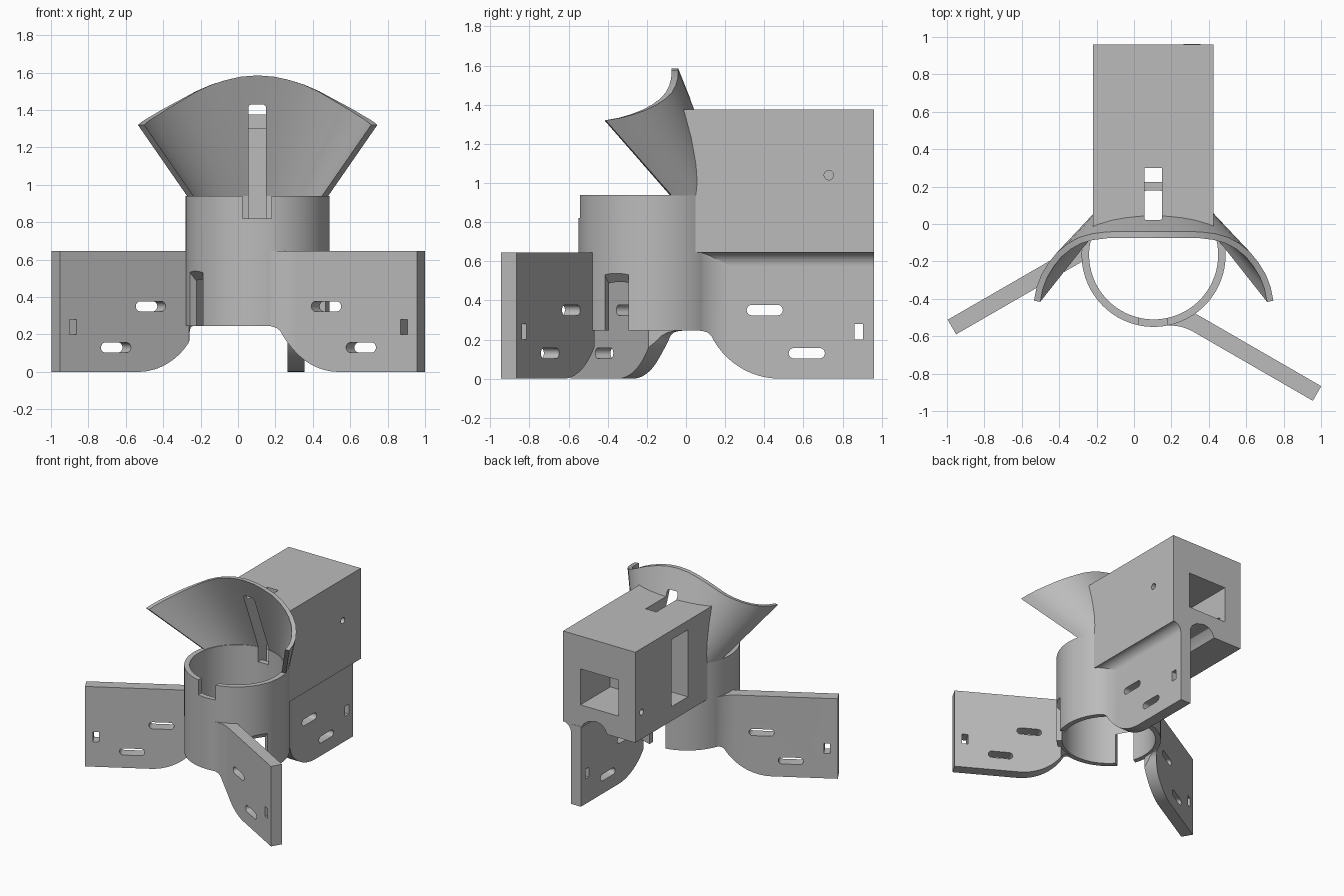
import bpy, bmesh, math
from mathutils import Matrix, Vector

if "Cube" in bpy.data.objects:
    bpy.data.objects.remove(bpy.data.objects["Cube"], do_unlink=True)

CX, CY = 0.105, -0.165          # tube axis
R_OUT, R_IN = 0.385, 0.345      # tube radii
FIN_ANGLES = {"back": 90, "left": -30, "right": 210}

grey = bpy.data.materials.new("plain grey")
grey.use_nodes = True
grey.diffuse_color = (0.5, 0.5, 0.5, 1)
grey.node_tree.nodes["Principled BSDF"].inputs["Base Color"].default_value = (0.5, 0.5, 0.5, 1)


def finish(name, bm):
    bmesh.ops.recalc_face_normals(bm, faces=bm.faces)
    me = bpy.data.meshes.new(name)
    bm.to_mesh(me)
    bm.free()
    me.materials.append(grey)
    ob = bpy.data.objects.new(name, me)
    bpy.context.collection.objects.link(ob)
    return ob


def prism(name, pts, lo, hi, plane="xy", mat=Matrix()):
    """Extrude a 2D outline along the axis normal to its plane."""
    place = {"xy": lambda a, b, t: (a, b, t),
             "xz": lambda a, b, t: (a, t, b),
             "yz": lambda a, b, t: (t, a, b)}[plane]
    bm = bmesh.new()
    rings = [[bm.verts.new(mat @ Vector(place(a, b, t))) for a, b in pts] for t in (lo, hi)]
    n = len(pts)
    for ring in rings:
        bm.faces.new(ring)
    for i in range(n):
        j = (i + 1) % n
        bm.faces.new((rings[0][i], rings[0][j], rings[1][j], rings[1][i]))
    return finish(name, bm)


def block(name, x0, x1, y0, y1, z0, z1):
    return prism(name, [(x0, y0), (x1, y0), (x1, y1), (x0, y1)], z0, z1)


def arc(cx, cy, r, a0, a1, n):
    return [(cx + r * math.cos(math.radians(a0 + (a1 - a0) * i / n)),
             cy + r * math.sin(math.radians(a0 + (a1 - a0) * i / n))) for i in range(n + 1)]


def capsule(x0, x1, z, r):
    return arc(x1 - r, z, r, -90, 90, 8) + arc(x0 + r, z, r, 90, 270, 8)


def cut(ob, cutters):
    """Subtract the cutters, then discard them."""
    for c in cutters:
        c.hide_render = True
        m = ob.modifiers.new("cut", "BOOLEAN")
        m.operation, m.solver, m.object = "DIFFERENCE", "EXACT", c
    dg = bpy.context.evaluated_depsgraph_get()
    dg.update()
    me = bpy.data.meshes.new_from_object(ob.evaluated_get(dg))
    ob.modifiers.clear()
    ob.data = me
    for c in cutters:
        bpy.data.objects.remove(c, do_unlink=True)


def frame(deg):
    return Matrix.Translation((CX, CY, 0)) @ Matrix.Rotation(math.radians(deg), 4, "Z")


# Tube with a front notch and three sloped notches at the foot
Z0, Z1, ZF = 0.245, 0.94, 0.645
tube = prism("tube", arc(CX, CY, R_OUT, 0, 356.25, 95), Z0, Z1)
cuts = [prism("bore", arc(CX, CY, R_IN, 0, 356.25, 95), 0, 1.2),
        block("front_notch", 0.025, 0.18, -0.7, -0.4, 0.82, 1.1),
        block("back_notch", 0.055, 0.15, 0.0, 0.3, 0.82, 1.1)]
for d in FIN_ANGLES.values():
    cuts.append(prism("foot_notch", [(0.25, 0.1), (0.45, 0.1), (0.45, 0.61), (0.25, 0.39)],
                      -0.07, 0.07, "xz", frame(d)))
cut(tube, cuts)

# Fins, tangent to the tube, with slots and a curved lower edge
outline = ([(1.127, -0.16), (0.33, -0.16)] + arc(0, 0, 0.365, -30, -52, 5)
           + arc(0.39, -0.5, 0.25, 128, 90, 10) + [(1.127, -0.25)])
under = ([(0.0, -0.1), (0.645, -0.1)] + arc(0.645, 0.39, 0.39, 270, 206, 18)
         + [(0.275, 0.236), (0.25, 0.244), (0.235, Z0), (0.0, Z0)])
fins = []
for side, d in FIN_ANGLES.items():
    f = frame(d)
    fin = prism(side + "_fin", outline, 0, ZF, "xy", f)
    holes = [under, capsule(0.475, 0.66, 0.35, 0.027), capsule(0.69, 0.875, 0.13, 0.027),
             [(1.025, 0.2), (1.07, 0.2), (1.07, 0.28), (1.025, 0.28)]]
    cut(fin, [prism("fin_cutter", h, -0.6, 0.0, "xz", f) for h in holes])
    fins.append(fin)

# Scoop: ruled surface from the back of the tube to a swept rim
HALF = [(0, -0.04, 1.585), (0.09, -0.04, 1.578), (0.17, -0.04, 1.56), (0.25, -0.042, 1.535),
        (0.33, -0.052, 1.50), (0.40, -0.072, 1.462), (0.46, -0.105, 1.43), (0.515, -0.15, 1.40),
        (0.56, -0.205, 1.373), (0.60, -0.27, 1.35), (0.625, -0.335, 1.333), (0.64, -0.41, 1.32)]
rim = [Vector((-x, y, z)) for x, y, z in HALF[:0:-1]] + [Vector(p) for p in HALF]
N = len(rim)


def scoop_rows(depth):
    """Lower and upper edge of the scoop, moved inward by depth."""
    low, top = [], []
    for i, p in enumerate(rim):
        a = math.radians(166 - 152 * i / (N - 1))
        r = R_OUT - depth
        low.append(Vector((CX + r * math.cos(a), CY + r * math.sin(a), Z1 - 0.005)))
        t = rim[min(i + 1, N - 1)] - rim[max(i - 1, 0)]
        n = Vector((t.y, -t.x, 0)).normalized()
        top.append(p + Vector((CX, 0, 0)) + n * depth)
    return low, top


def steps(low, top, n=6):
    return [[a.lerp(b, k / n) for a, b in zip(low, top)] for k in range(n + 1)]


def shell(name, outer, inner):
    """Closed solid between two matching grids of points."""
    bm = bmesh.new()
    A, B = [[[bm.verts.new(p) for p in row] for row in g] for g in (outer, inner)]
    rows, cols = len(A), len(A[0])
    for g in (A, B):
        for k in range(rows - 1):
            for i in range(cols - 1):
                bm.faces.new((g[k][i], g[k][i + 1], g[k + 1][i + 1], g[k + 1][i]))
    for k in (0, rows - 1):
        for i in range(cols - 1):
            bm.faces.new((A[k][i], A[k][i + 1], B[k][i + 1], B[k][i]))
    for i in (0, cols - 1):
        for k in range(rows - 1):
            bm.faces.new((A[k][i], A[k + 1][i], B[k + 1][i], B[k][i]))
    return finish(name, bm)


scoop = shell("scoop", steps(*scoop_rows(0)), steps(*scoop_rows(0.034)))
slot = capsule(0.055, 0.15, 1.40, 0.03)[4:13] + [(0.055, 0.8), (0.15, 0.8)]
slot = [(0.055, 0.82), (0.15, 0.82)] + arc(0.13, 1.41, 0.02, 0, 90, 4) + arc(0.075, 1.41, 0.02, 90, 180, 4)
cut(scoop, [prism("scoop_slot", slot, -0.2, 0.3, "xz")])

# Rear housing, trimmed to the tube and scoop
housing = block("housing", -0.22, 0.425, -0.1, 0.96, ZF, 1.375)
mid = steps(*scoop_rows(0.018))
mid = [[Vector((p.x, p.y, 0.3)) for p in mid[0]]] + mid
front = [[Vector((p.x, -0.9, p.z)) for p in row] for row in mid]
groove = [(0.262, 0.5), (0.262, 0.62), (0.245, 0.67), (0.2, 0.705), (0.13, 0.722),
          (0.08, 0.71), (0.05, 0.68), (0.03, 0.64), (0.03, 0.5)]
cut(housing, [
    shell("scoop_space", mid, front),
    prism("top_slot", slot, -0.2, 0.3, "xz"),
    block("drop_slot", 0.055, 0.15, 0.225, 0.3, 0.5, 1.0),
    block("side_pocket", -0.4, 0.27, 0.29, 0.5, 0.76, 1.30),
    block("rear_pocket", -0.07, 0.27, 0.58, 1.1, 0.82, 1.11),
    prism("underside_groove", groove, 0.21, 1.1, "xz"),
    prism("left_screw_hole", arc(0.73, 1.04, 0.024, 0, 345, 23), 0.2, 0.6, "yz"),
    prism("right_screw_hole", arc(0.88, 0.863, 0.024, 0, 345, 23), -0.4, 0.0, "yz"),
])

# Concave fillet joining the back fin to the housing
fillet = prism("housing_fillet", [(0.33, 0.56), (0.355, 0.56)]
               + arc(0.425, 0.577, 0.07, 180, 90, 8) + [(0.425, 0.65), (0.33, 0.66)],
               0.08, 0.96, "xz")

# Smooth curved walls, keep edges sharp
parts = [tube, scoop, housing, fillet] + fins
bpy.ops.object.select_all(action="DESELECT")
for ob in parts:
    ob.select_set(True)
bpy.context.view_layer.objects.active = tube
bpy.ops.object.shade_smooth_by_angle(angle=math.radians(30))
